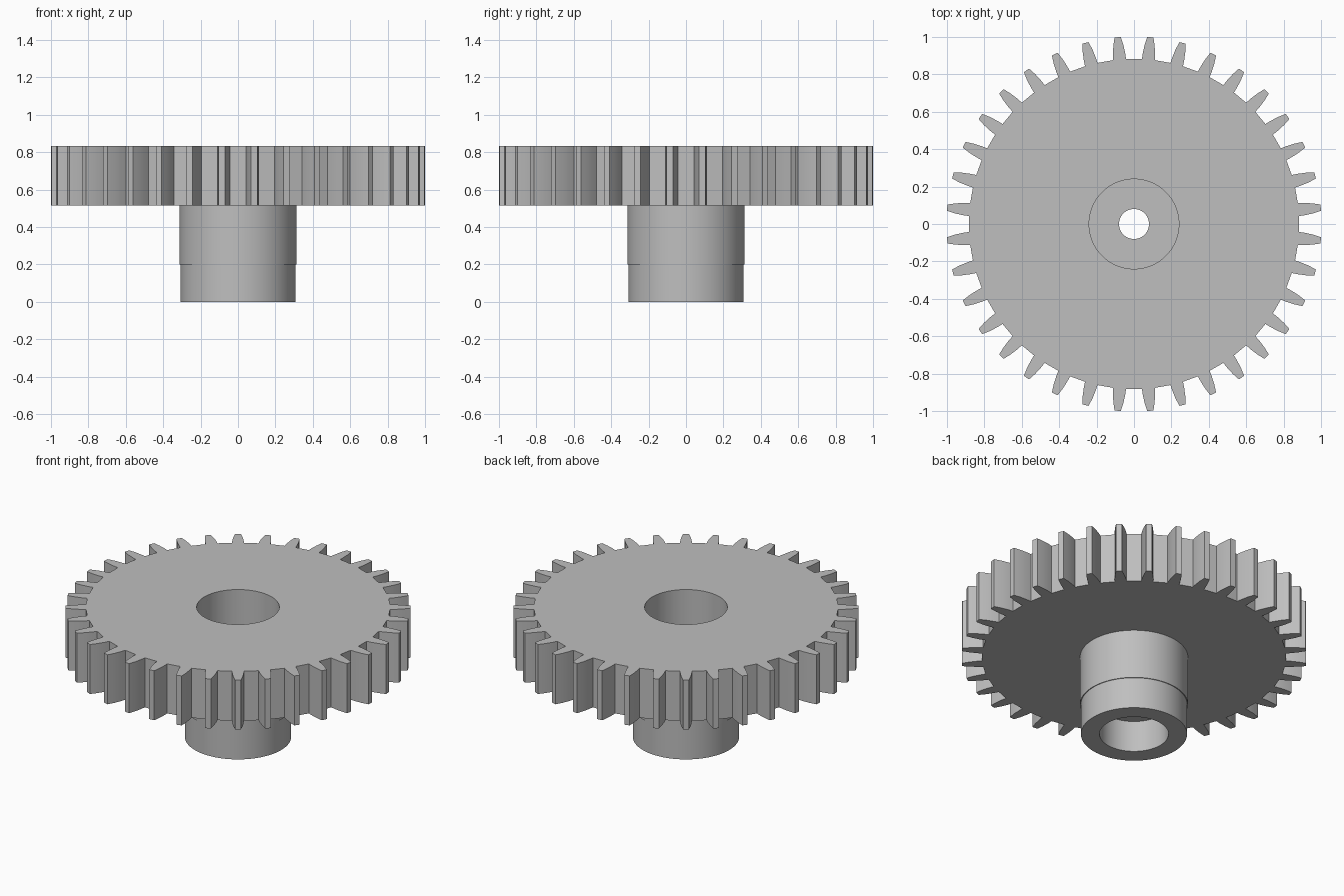
import bpy, bmesh
from math import sin, cos, radians

cube = bpy.data.objects.get("Cube")
if cube:
    bpy.data.objects.remove(cube, do_unlink=True)

GREY = (0.52, 0.52, 0.52, 1.0)
mat = bpy.data.materials.new("light_grey")
mat.use_nodes = True
mat.diffuse_color = GREY
mat.node_tree.nodes["Principled BSDF"].inputs["Base Color"].default_value = GREY

TEETH = 36
GEAR_LOW, GEAR_HIGH = 0.516, 0.833
BORE = 0.24


def ring_solid(name, sections):
    """Join (angle, closed profile of (radius, z)) sections all the way round z."""
    bm = bmesh.new()
    rings = [[bm.verts.new((r * cos(a), r * sin(a), z)) for r, z in profile]
             for a, profile in sections]
    for i, ring in enumerate(rings):
        before = rings[i - 1]
        for j in range(len(ring)):
            bm.faces.new((before[j - 1], ring[j - 1], ring[j], before[j]))
    bmesh.ops.recalc_face_normals(bm, faces=bm.faces)
    mesh = bpy.data.meshes.new(name)
    bm.to_mesh(mesh)
    bm.free()
    mesh.materials.append(mat)
    obj = bpy.data.objects.new(name, mesh)
    bpy.context.collection.objects.link(obj)
    bpy.ops.object.select_all(action='DESELECT')
    obj.select_set(True)
    bpy.context.view_layer.objects.active = obj
    bpy.ops.object.shade_smooth_by_angle(angle=radians(25))
    return obj


# Toothed wheel: one mirrored tooth flank (degrees from tooth centre, radius)
flank = [(2.25, 0.883), (2.05, 0.915), (1.6, 0.96), (0.95, 1.0025)]
tooth = [(-a, r) for a, r in flank] + [(a, r) for a, r in reversed(flank)]
pitch = 360 / TEETH
wheel = []
for t in range(TEETH):
    for offset, r in tooth:
        angle = radians((t + 0.5) * pitch + offset)
        wheel.append((angle, [(r, GEAR_LOW), (r, GEAR_HIGH),
                              (BORE, GEAR_HIGH), (BORE, GEAR_LOW)]))
ring_solid("toothed_wheel", wheel)

# Hub: stepped sleeve, socket below, screw hole and wide bore above
hub_profile = [
    (0.313, GEAR_LOW), (0.313, 0.2), (0.308, 0.2), (0.308, 0),
    (0.2, 0), (0.2, 0.2), (0.08, 0.2), (0.08, 0.3),
    (BORE, 0.3), (BORE, GEAR_LOW),
]
STEPS = 144
ring_solid("hub", [(radians(360 * i / STEPS), hub_profile) for i in range(STEPS)])
